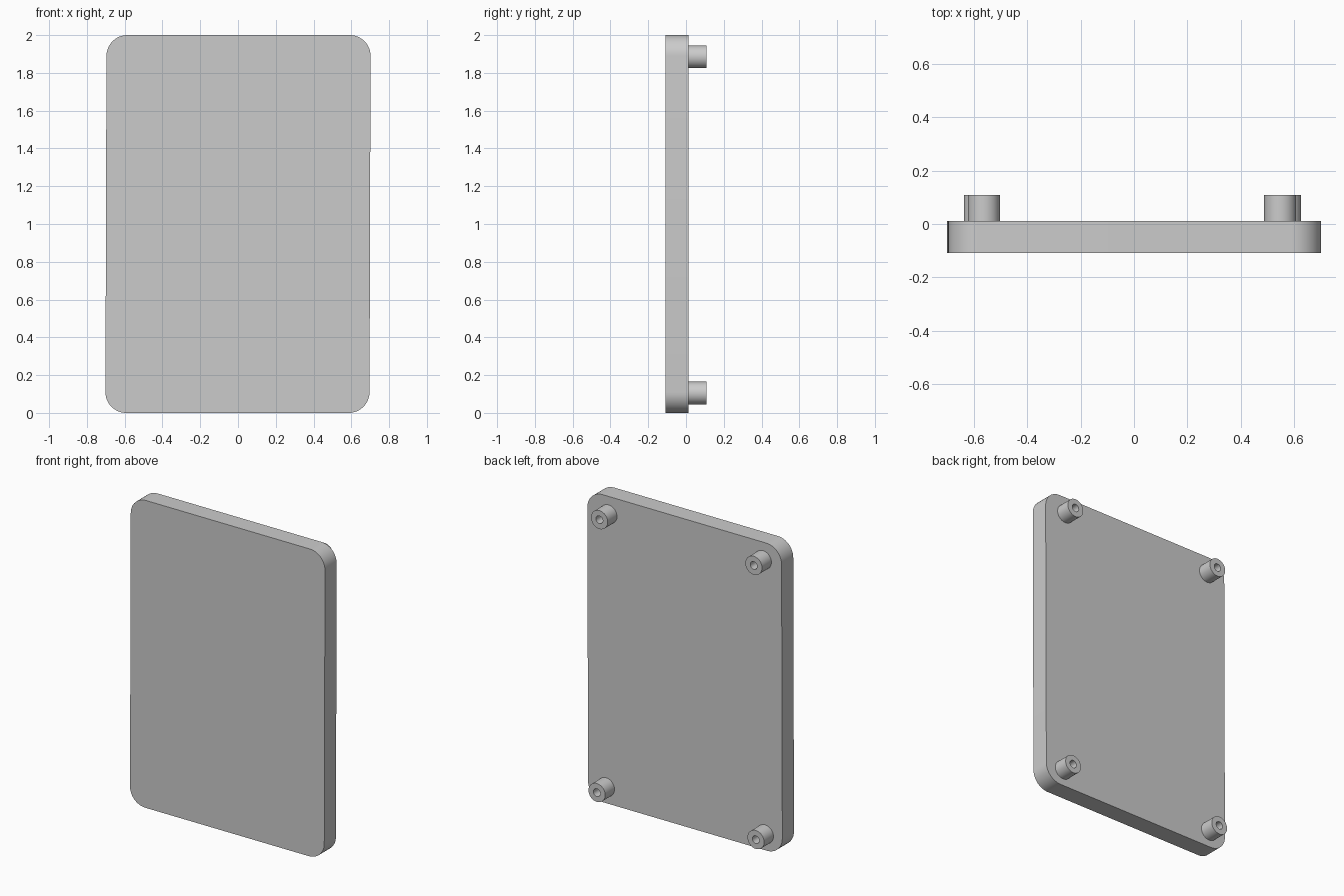
import bpy
import bmesh
from math import cos, sin, pi

cube = bpy.data.objects.get("Cube")
if cube:
    bpy.data.objects.remove(cube, do_unlink=True)

COLOUR = (0.6, 0.6, 0.6, 1.0)
grey = bpy.data.materials.new("plain grey")
grey.use_nodes = True
grey.diffuse_color = COLOUR
grey.node_tree.nodes["Principled BSDF"].inputs["Base Color"].default_value = COLOUR


def finish(bm, name):
    bmesh.ops.recalc_face_normals(bm, faces=bm.faces[:])
    mesh = bpy.data.meshes.new(name)
    bm.to_mesh(mesh)
    bm.free()
    mesh.materials.append(grey)
    obj = bpy.data.objects.new(name, mesh)
    bpy.context.collection.objects.link(obj)
    bpy.ops.object.select_all(action="DESELECT")
    obj.select_set(True)
    bpy.context.view_layer.objects.active = obj
    bpy.ops.object.shade_smooth_by_angle(angle=pi / 6)
    return obj


# Rounded panel, leaning very slightly sideways
HALF_W, HEIGHT, RADIUS, STEPS, LEAN = 0.699, 2.0, 0.11, 12, 0.003
FRONT, BACK, BOSS_END = -0.108, 0.012, 0.108

bm = bmesh.new()
outline = []
for corner, (sx, sz) in enumerate([(1, 1), (-1, 1), (-1, -1), (1, -1)]):
    for i in range(STEPS + 1):
        a = (corner + i / STEPS) * pi / 2
        x = sx * (HALF_W - RADIUS) + RADIUS * cos(a)
        z = sz * (HEIGHT / 2 - RADIUS) + RADIUS * sin(a)
        outline.append(bm.verts.new((x + LEAN * z, FRONT, z + HEIGHT / 2)))
face = bm.faces.new(outline)
side = bmesh.ops.extrude_face_region(bm, geom=[face])["geom"]
for v in side:
    if isinstance(v, bmesh.types.BMVert):
        v.co.y = BACK
finish(bm, "panel")


# Hollow mounting bosses on the back
def boss(name, x, z, outer=0.06, inner=0.025, sides=40):
    profile = [(outer, BACK), (outer, BOSS_END), (inner, BOSS_END), (inner, BACK + 0.002)]
    bm = bmesh.new()
    rings = []
    for r, y in profile:
        rings.append([bm.verts.new((x + r * cos(2 * pi * i / sides), y,
                                    z + r * sin(2 * pi * i / sides)))
                      for i in range(sides)])
    for a, b in zip(rings, rings[1:]):
        for i in range(sides):
            j = (i + 1) % sides
            bm.faces.new((a[i], a[j], b[j], b[i]))
    bm.faces.new(rings[0])
    bm.faces.new(rings[-1])
    finish(bm, name)


boss("top_left_boss", 0.548, 1.885)
boss("top_right_boss", -0.563, 1.885)
boss("bottom_left_boss", 0.566, 0.105)
boss("bottom_right_boss", -0.578, 0.105)
